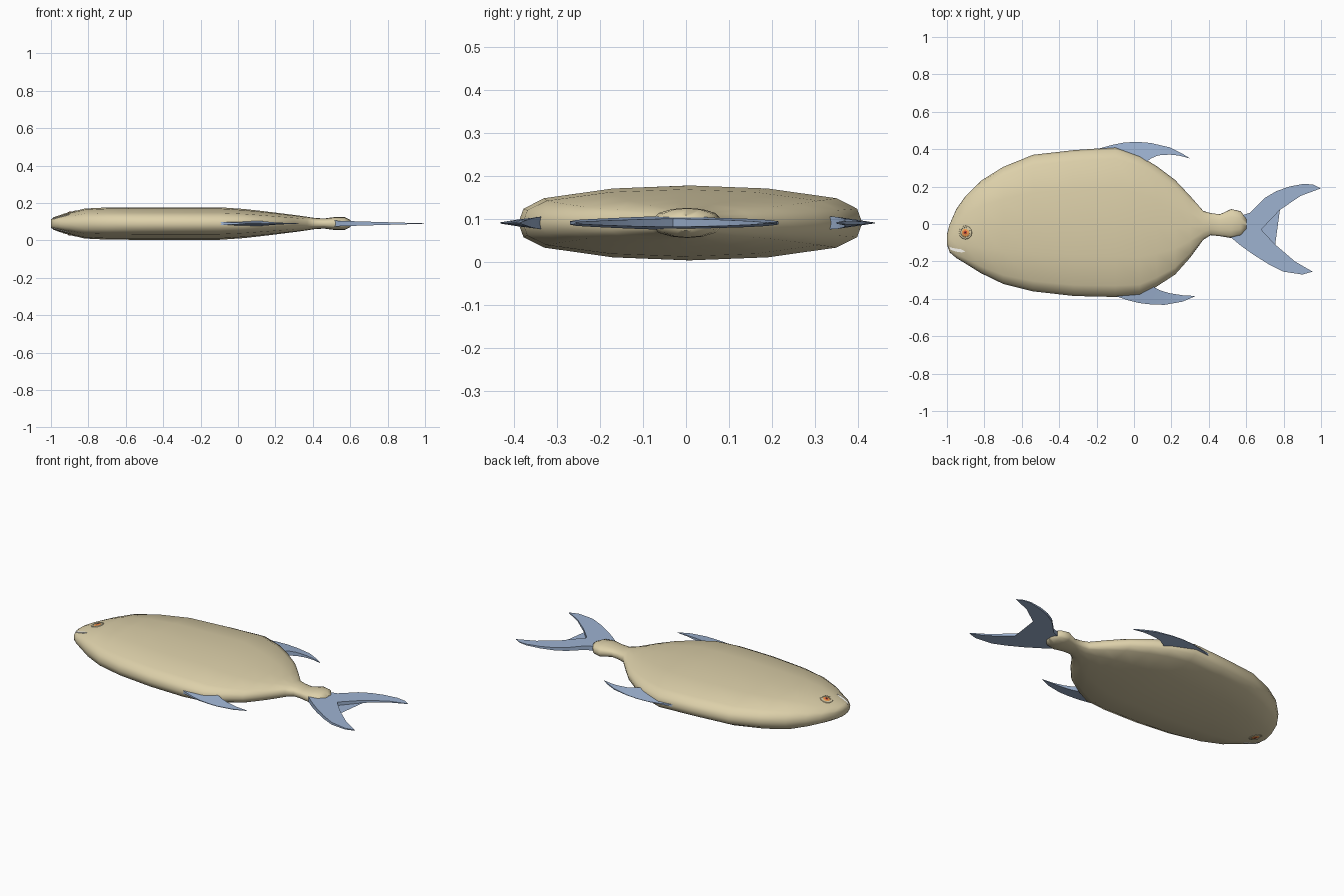
import bpy, bmesh, math
from mathutils import Matrix

if "Cube" in bpy.data.objects:
    bpy.data.objects.remove(bpy.data.objects["Cube"])

ZC = 0.09  # mid-plane of the flat fish


def material(name, rgb):
    m = bpy.data.materials.new(name)
    m.diffuse_color = (*rgb, 1)
    m.use_nodes = True
    m.node_tree.nodes["Principled BSDF"].inputs["Base Color"].default_value = m.diffuse_color
    return m


TAN = material("tan", (0.72, 0.63, 0.40))
BLUE = material("blue", (0.34, 0.45, 0.64))
WHITE = material("white", (0.9, 0.88, 0.82))
ORANGE = material("orange", (0.85, 0.33, 0.08))
RED = material("red", (0.6, 0.06, 0.03))
DARK = material("dark", (0.03, 0.02, 0.02))


def finish(name, bm, mat, angle=40):
    bmesh.ops.recalc_face_normals(bm, faces=bm.faces)
    me = bpy.data.meshes.new(name)
    bm.to_mesh(me)
    bm.free()
    ob = bpy.data.objects.new(name, me)
    bpy.context.collection.objects.link(ob)
    me.materials.append(mat)
    bpy.context.view_layer.objects.active = ob
    ob.select_set(True)
    bpy.ops.object.shade_smooth_by_angle(angle=math.radians(angle))
    ob.select_set(False)
    return ob


# Body: sections lofted along x (x, upper y, lower y, half thickness)
stations = [
    (-1.0, -.055, -.112, .022), (-.985, .0, -.152, .034),
    (-.95, .08, -.182, .046), (-.9, .15, -.212, .060),
    (-.82, .23, -.262, .080), (-.7, .305, -.32, .086),
    (-.54, .37, -.36, .087), (-.32, .395, -.385, .087),
    (-.1, .41, -.39, .087), (.03, .365, -.38, .078),
    (.12, .31, -.335, .068), (.22, .235, -.27, .056),
    (.3, .15, -.18, .046), (.37, .07, -.085, .036),
    (.41, .058, -.06, .030), (.46, .052, -.065, .027),
    (.52, .08, -.075, .035), (.57, .068, -.062, .034),
    (.602, .03, -.03, .018)]
half = [(1, 0), (.97, .38), (.85, .66), (.45, .92), (0, 1),
        (-.45, .92), (-.85, .66), (-.97, .38)]
section = half + [(-a, -b) for a, b in half]

bm = bmesh.new()
rings = []
for x, top, low, h in stations:
    c, r = (top + low) / 2, (top - low) / 2
    rings.append([bm.verts.new((x, c + r * a, ZC + h * b)) for a, b in section])
n = len(section)
for p, q in zip(rings, rings[1:]):
    for i in range(n):
        bm.faces.new((p[i], p[(i + 1) % n], q[(i + 1) % n], q[i]))
bm.faces.new(rings[0])
bm.faces.new(rings[-1])
finish("body", bm, TAN, 60)


# Thin plates whose thickness varies across the outline
def plate(name, outline, thickness, mat):
    bm = bmesh.new()
    up = [bm.verts.new((x, y, ZC + thickness(x, y))) for x, y in outline]
    dn = [bm.verts.new((x, y, ZC - thickness(x, y))) for x, y in outline]
    for i in range(len(up)):
        j = (i + 1) % len(up)
        bm.faces.new((up[i], up[j], dn[j], dn[i]))
    caps = [bm.faces.new(up), bm.faces.new(dn[::-1])]
    bmesh.ops.triangulate(bm, faces=caps)
    return finish(name, bm, mat, 35)


plate("tail_fin", [
    (.49, .02), (.56, .04), (.62, .06), (.70, .14), (.76, .175), (.83, .20), (.91, .215),
    (.96, .21), (.998, .19), (.89, .15), (.78, .075), (.68, -.03),
    (.755, -.11), (.86, -.20), (.955, -.255), (.90, -.27), (.80, -.255),
    (.72, -.215), (.64, -.165), (.57, -.115), (.51, -.065)],
    lambda x, y: .001 + .016 * max(0, 1 - (x - .46) / .54), BLUE)


def edge_fin(x, y):
    return .001 + .014 * min(1, max(0, (.435 - abs(y)) / .09)) * min(1, max(0, (.31 - x) / .2))


plate("upper_fin", [
    (-.2, .40), (-.12, .422), (-.05, .436), (.02, .439), (.09, .433), (.19, .41),
    (.26, .375), (.30, .35), (.24, .366), (.19, .371), (.13, .367),
    (.09, .35), (.065, .33), (.0, .33)], edge_fin, BLUE)
plate("lower_fin", [
    (-.1, -.385), (-.03, -.408), (.03, -.423), (.10, -.431), (.165, -.432),
    (.26, -.415), (.33, -.385), (.26, -.381), (.19, -.37), (.14, -.355),
    (.10, -.335), (.0, -.34)], edge_fin, BLUE)

# Mouth: teeth sliver showing on both sides
plate("teeth", [
    (-.992, -.118), (-.96, -.126), (-.925, -.135), (-.90, -.147),
    (-.92, -.152), (-.955, -.147), (-.983, -.136)],
    lambda x, y: .026 + (x + .992) * .27, WHITE)


def ellipsoid(name, loc, size, mat, tilt=0):
    bm = bmesh.new()
    bmesh.ops.create_uvsphere(bm, u_segments=14, v_segments=8, radius=1)
    bm.transform(Matrix.Translation(loc) @ Matrix.Rotation(tilt, 4, 'Y')
                 @ Matrix.Diagonal((*size, 1)))
    return finish(name, bm, mat, 60)


ellipsoid("upper_lip", (-.972, -.102, ZC), (.027, .014, .036), TAN)

# Eyes: lid ring, iris, inner ring and pupil on each flat side
for s, side in ((1, "top"), (-1, "bottom")):
    tilt = -s * .26
    z = .054
    bpy.ops.mesh.primitive_torus_add(
        major_segments=12, minor_segments=6, major_radius=.031, minor_radius=.008,
        location=(-.9, -.045, ZC + s * z), rotation=(0, tilt, 0))
    lid = bpy.context.object
    lid.name = "eyelid_" + side
    lid.data.materials.append(TAN)
    bpy.ops.object.shade_smooth_by_angle(angle=math.radians(60))
    lid.select_set(False)
    for name, r, h, mat in (("iris_", .027, .008, ORANGE), ("inner_iris_", .017, .0095, RED),
                            ("pupil_", .009, .0105, DARK)):
        ellipsoid(name + side, (-.9, -.045, ZC + s * z), (r, r, h), mat, tilt)
